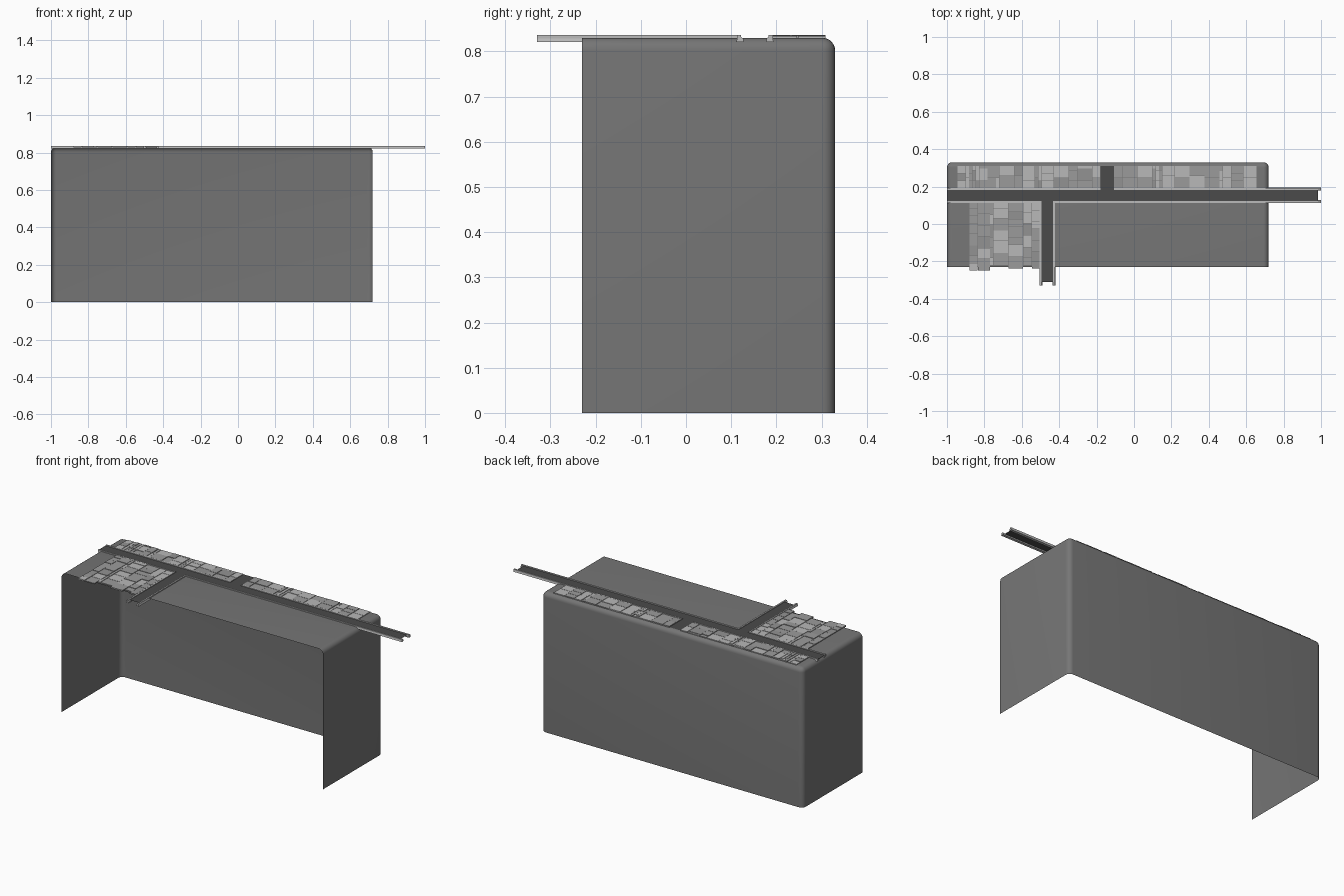
import bpy, bmesh, random

if "Cube" in bpy.data.objects:
    bpy.data.objects.remove(bpy.data.objects["Cube"])

random.seed(4)
TOP = 0.83


def mat(name, v):
    m = bpy.data.materials.new(name)
    m.diffuse_color = (v, v, v, 1)
    m.use_nodes = True
    m.node_tree.nodes["Principled BSDF"].inputs["Base Color"].default_value = m.diffuse_color
    return m


ASPHALT = mat("asphalt", 0.07)
KERB = mat("kerb_stone", 0.5)
SLABS = [mat("slab_mid", 0.29), mat("slab_grey", 0.33), mat("slab_light", 0.48)]
EARTH = mat("earth", 0.18)


def finish(bm, name, mats):
    me = bpy.data.meshes.new(name)
    bm.to_mesh(me)
    bm.free()
    ob = bpy.data.objects.new(name, me)
    bpy.context.collection.objects.link(ob)
    for m in mats:
        me.materials.append(m)
    return ob


def add_box(bm, x0, x1, y0, y1, z0, z1, mi=0):
    vs = bmesh.ops.create_cube(bm, size=1)["verts"]
    for v in vs:
        v.co = (x1 if v.co.x > 0 else x0, y1 if v.co.y > 0 else y0,
                z1 if v.co.z > 0 else z0)
    for f in {f for v in vs for f in v.link_faces}:
        f.material_index = mi


# Ground shell: open at the front and bottom, rounded along top and back edges
bm = bmesh.new()
add_box(bm, -1, 0.72, -0.23, 0.33, 0, TOP)
bm.normal_update()
bmesh.ops.delete(bm, geom=[f for f in bm.faces if f.normal.y < -0.5 or f.normal.z < -0.5],
                 context='FACES')
bmesh.ops.bevel(bm, geom=[e for e in bm.edges if len(e.link_faces) == 2],
                offset=0.028, segments=6, profile=0.5, affect='EDGES')
shell = finish(bm, "ground_shell", [EARTH])
bpy.context.view_layer.objects.active = shell
shell.select_set(True)
bpy.ops.object.shade_smooth_by_angle(angle=0.7)

# Road surfaces: main road, front side road, back side road
bm = bmesh.new()
for x0, x1, y0, y1 in [(-1, 0.985, 0.122, 0.183), (-0.495, -0.432, -0.31, 0.122),
                       (-0.18, -0.107, 0.183, 0.31)]:
    bm.faces.new([bm.verts.new((x, y, TOP + 0.002))
                  for x, y in ((x0, y0), (x1, y0), (x1, y1), (x0, y1))])
finish(bm, "road_surface", [ASPHALT])

# Kerb section: (distance away from the road, height)
SECTION = [(-0.005, -0.009), (-0.005, -0.002), (0, 0.002), (0, 0.006),
           (0.009, 0.006), (0.009, -0.002), (0.011, -0.009)]


def kerb(bm, axis, a, b, pos, side):
    rings = []
    for t in (a, b):
        rings.append([bm.verts.new((t, pos + side * d, TOP + h) if axis == 'x'
                                   else (pos + side * d, t, TOP + h)) for d, h in SECTION])
    n = len(SECTION)
    for i in range(n):
        j = (i + 1) % n
        bm.faces.new((rings[0][i], rings[0][j], rings[1][j], rings[1][i]))
    for r in rings:
        bm.faces.new(r)


bm = bmesh.new()
for axis, a, b, pos, side in [('x', -1, -0.495, 0.122, -1), ('x', -0.432, 1, 0.122, -1),
                              ('x', -1, -0.18, 0.183, 1), ('x', -0.107, 1, 0.183, 1),
                              ('y', -0.33, 0.122, -0.495, -1), ('y', -0.33, 0.122, -0.432, 1)]:
    kerb(bm, axis, a, b, pos, side)
bmesh.ops.recalc_face_normals(bm, faces=bm.faces)
finish(bm, "kerbs", [KERB])


# Paving: columns of mixed widths, each cut into slabs of mixed lengths
def cuts(a, b, sizes):
    out = [a]
    while b - out[-1] > max(sizes):
        out.append(out[-1] + random.choice(sizes))
    out.append(b)
    return list(zip(out, out[1:]))


def paving(name, x0, x1, y0, y1, ragged=False):
    bm = bmesh.new()
    for a, b in cuts(x0, x1, [0.018, 0.045, 0.065, 0.08]):
        low = y0 + (random.choice([0, 0.01, 0.03]) if ragged else 0)
        for c, d in cuts(low, y1, [0.04, 0.055, 0.065]):
            add_box(bm, a + 0.001, b - 0.001, c + 0.001, d - 0.001, TOP - 0.002,
                    TOP + random.choice([0.004, 0.005, 0.006]), random.choice([0, 1, 1, 2, 2]))
    finish(bm, name, SLABS)


paving("front_paving", -0.88, -0.505, -0.25, 0.113, True)
paving("back_paving_left", -0.945, -0.18, 0.192, 0.31)
paving("back_paving_right", -0.107, 0.655, 0.192, 0.31)
